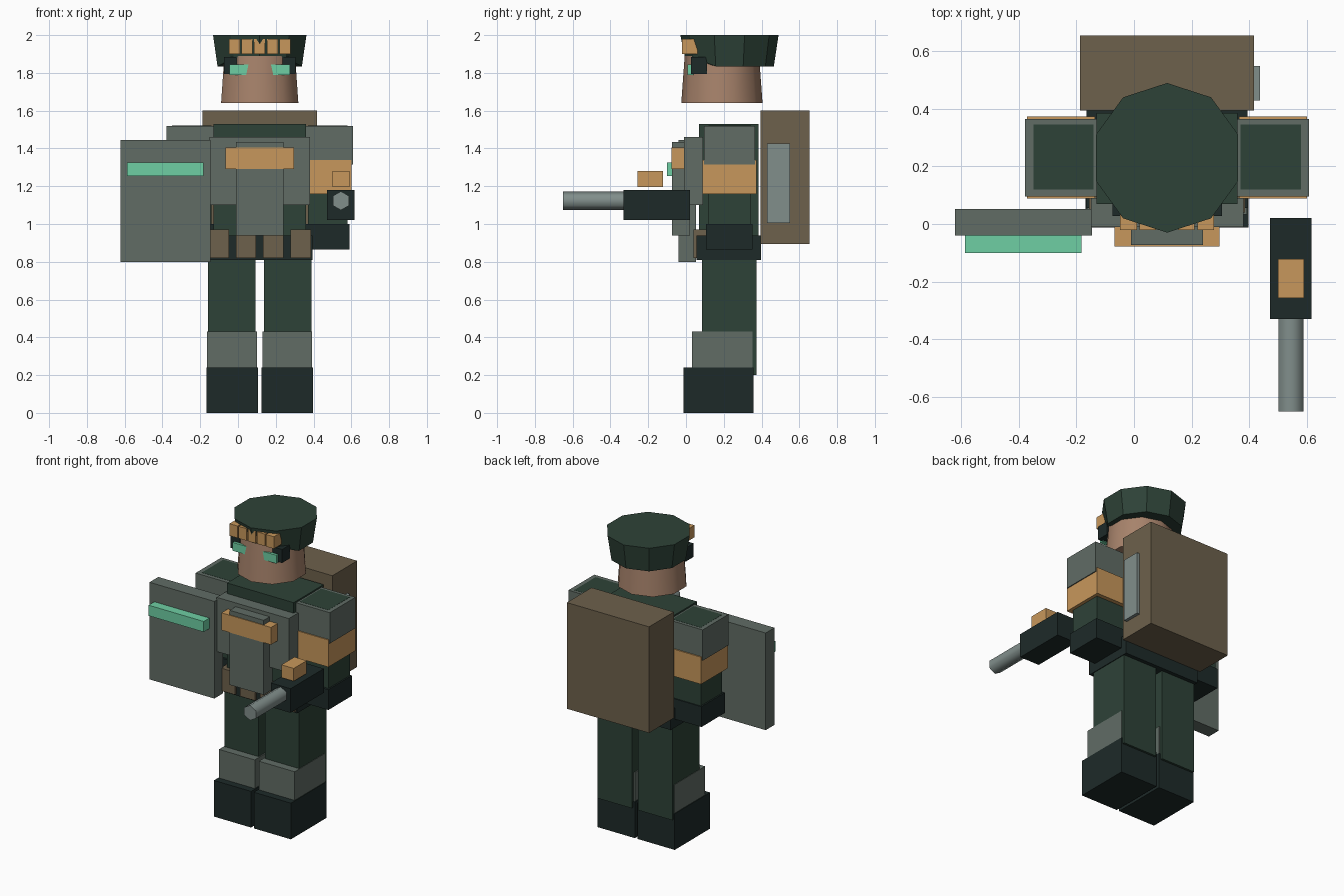
import bpy, bmesh, math

if "Cube" in bpy.data.objects:
    bpy.data.objects.remove(bpy.data.objects["Cube"])

CX = 0.115  # body mirror plane


def mat(name, r, g, b):
    m = bpy.data.materials.new(name)
    m.diffuse_color = [(c / 255) ** 2.2 for c in (r, g, b)] + [1]
    m.use_nodes = True
    m.node_tree.nodes["Principled BSDF"].inputs["Base Color"].default_value = m.diffuse_color
    return m


GREY = mat("armour_grey", 97, 108, 101)
GREEN = mat("dark_green", 49, 68, 58)
BLACK = mat("near_black", 35, 46, 45)
ORANGE = mat("tan_orange", 198, 150, 92)
BROWN = mat("pack_brown", 109, 97, 77)
MINT = mat("mint", 110, 205, 162)
SKIN = mat("skin", 166, 130, 107)
STEEL = mat("steel", 128, 141, 138)


def finish(bm, name, m):
    bmesh.ops.recalc_face_normals(bm, faces=bm.faces)
    me = bpy.data.meshes.new(name)
    bm.to_mesh(me)
    bm.free()
    me.materials.append(m)
    ob = bpy.data.objects.new(name, me)
    bpy.context.collection.objects.link(ob)
    return ob


def box(name, m, x0, x1, y0, y1, z0, z1):
    bm = bmesh.new()
    bmesh.ops.create_cube(bm, size=1)
    for v in bm.verts:
        v.co = (x1 if v.co.x > 0 else x0, y1 if v.co.y > 0 else y0, z1 if v.co.z > 0 else z0)
    return finish(bm, name, m)


def pair(name, m, x0, x1, *yz):
    box(name + "_right", m, x0, x1, *yz)
    box(name + "_left", m, 2 * CX - x1, 2 * CX - x0, *yz)


def frustum(name, m, n, base, top, r0, r1, axis="z", smooth=False, front_lift=0):
    """n-sided tapered prism from base to top, first corner on +y (or +z)."""
    bm = bmesh.new()
    rings = []
    for (x, y, z), r, lift in ((base, r0, front_lift), (top, r1, 0)):
        ring = []
        for i in range(n):
            a = math.pi / 2 + math.tau * i / n
            u, w = r * math.cos(a), r * math.sin(a)
            if axis == "z":
                ring.append(bm.verts.new((x + u, y + w, z + (lift if w < -0.1 else 0))))
            else:
                ring.append(bm.verts.new((x + u, y, z + w)))
        rings.append(ring)
        bm.faces.new(ring)
    for i in range(n):
        j = (i + 1) % n
        f = bm.faces.new((rings[0][i], rings[0][j], rings[1][j], rings[1][i]))
        f.smooth = smooth
    for e in bm.edges:
        if len(e.link_faces) == 2 and not all(f.smooth for f in e.link_faces):
            e.smooth = False
    return finish(bm, name, m)


# Head, hat and face gear
frustum("head", SKIN, 10, (CX, 0.19, 1.64), (CX, 0.19, 1.89), 0.215, 0.197, smooth=True)
frustum("hat", GREEN, 10, (CX, 0.23, 1.835), (CX, 0.23, 2.0), 0.235, 0.26, front_lift=0.045)
for i in range(5):
    c = CX + (i - 2) * 0.067
    box(f"hat_badge_{i}", ORANGE, c - 0.029, c + 0.029, -0.02, 0.06, 1.90, 1.98)
pair("eye_lens", MINT, 0.165, 0.275, 0.009, 0.04, 1.79, 1.845)
pair("goggle_side", BLACK, 0.235, 0.305, 0.027, 0.11, 1.795, 1.885)

# Torso and chest armour
box("torso", GREEN, -0.13, 0.36, 0.07, 0.385, 0.88, 1.53)
box("chest_plate", GREY, -0.15, 0.38, -0.01, 0.09, 1.10, 1.46)
box("front_panel", GREY, -0.01, 0.24, -0.073, 0.02, 0.94, 1.435)
box("chest_strap", ORANGE, -0.067, 0.297, -0.078, 0.0, 1.29, 1.405)
box("belt", BLACK, -0.165, 0.395, 0.055, 0.397, 0.81, 0.94)
for i in range(4):
    c = CX + (i - 1.5) * 0.145
    box(f"belt_pouch_{i}", BROWN, c - 0.054, c + 0.054, 0.04, 0.12, 0.82, 0.97)

# Arms
pair("arm", GREEN, 0.37, 0.58, 0.12, 0.345, 0.95, 1.521)
pair("shoulder_plate", GREY, 0.36, 0.608, 0.095, 0.365, 1.315, 1.52)
pair("arm_band", ORANGE, 0.365, 0.602, 0.088, 0.373, 1.16, 1.34)
pair("glove", BLACK, 0.35, 0.59, 0.105, 0.352, 0.865, 1.0)

# Legs
pair("leg", GREEN, 0.138, 0.39, 0.085, 0.372, 0.2, 0.83)
pair("shin_guard", GREY, 0.13, 0.393, 0.033, 0.352, 0.2, 0.43)
pair("boot", BLACK, 0.125, 0.398, -0.013, 0.358, 0.0, 0.24)

# Backpack
box("backpack", BROWN, -0.187, 0.417, 0.395, 0.655, 0.895, 1.60)
box("backpack_side_plate", STEEL, 0.40, 0.438, 0.43, 0.55, 1.005, 1.425)

# Shield
box("shield", GREY, -0.622, -0.146, -0.04, 0.052, 0.80, 1.445)
box("shield_stripe", MINT, -0.587, -0.182, -0.10, -0.03, 1.255, 1.325)

# Gun
box("gun_body", BLACK, 0.472, 0.617, -0.33, 0.02, 1.02, 1.18)
box("gun_sight", ORANGE, 0.50, 0.59, -0.258, -0.122, 1.195, 1.28)
frustum("gun_barrel", STEEL, 6, (0.545, -0.652, 1.123), (0.545, -0.30, 1.123), 0.05, 0.05,
        axis="y", smooth=True)
